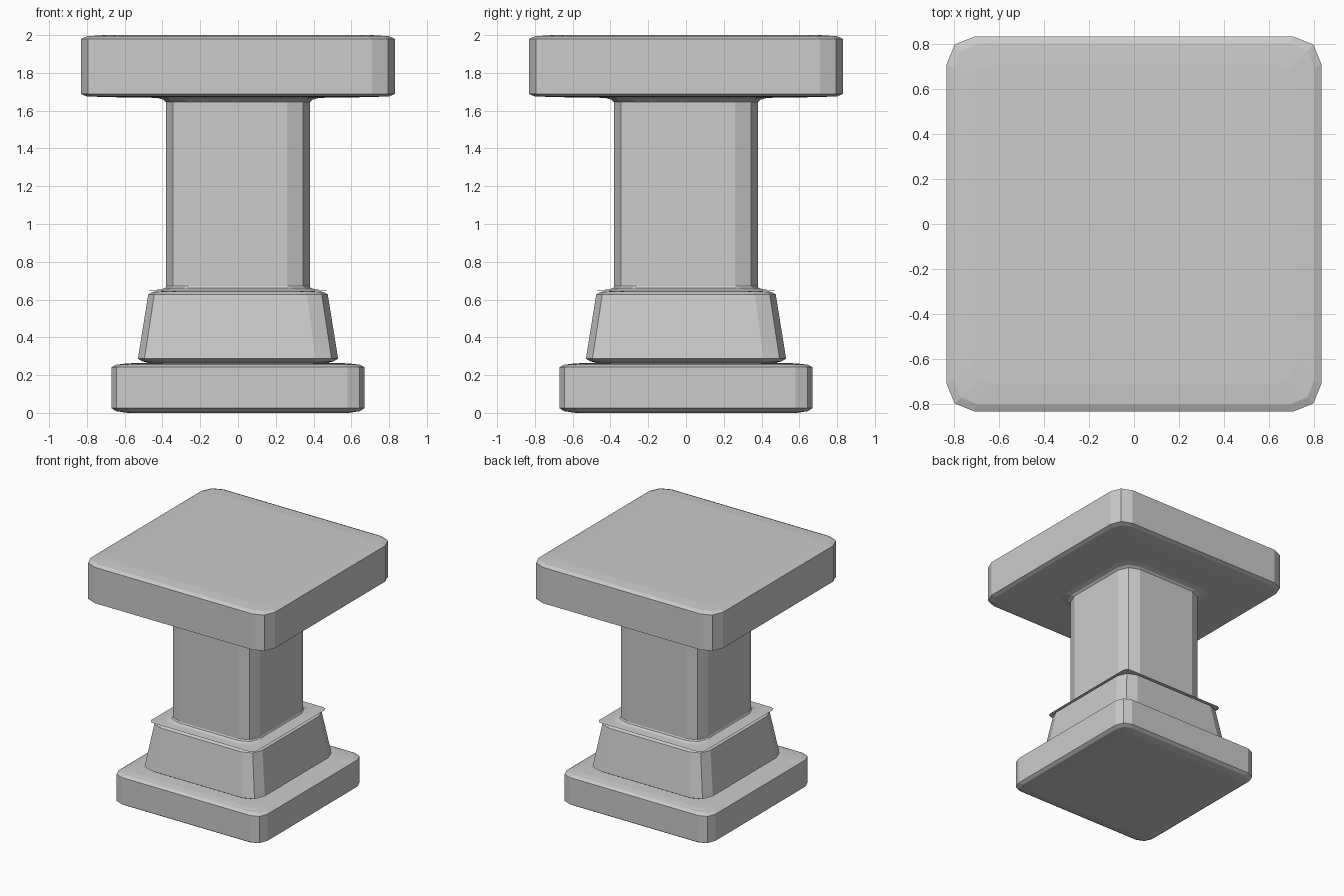
import bpy, bmesh

if "Cube" in bpy.data.objects:
    bpy.data.objects.remove(bpy.data.objects["Cube"])


def ring(bm, h, c, z):
    """Rounded square: half width h, corner cut c, with one mid point per corner."""
    corner = [(h, h - c), (h - 0.29 * c, h - 0.29 * c), (h - c, h)]
    verts = []
    for k in range(4):
        for x, y in corner:
            for _ in range(k):
                x, y = -y, x
            verts.append(bm.verts.new((x, y, z)))
    return verts


def loft(name, profile, cap_bottom=False, cap_top=False):
    bm = bmesh.new()
    rings = [ring(bm, *p) for p in profile]
    for a, b in zip(rings, rings[1:]):
        n = len(a)
        for i in range(n):
            j = (i + 1) % n
            bm.faces.new((a[i], a[j], b[j], b[i]))
    if cap_bottom:
        bm.faces.new(rings[0][::-1])
    if cap_top:
        bm.faces.new(rings[-1])
    mesh = bpy.data.meshes.new(name)
    bm.to_mesh(mesh)
    bm.free()
    obj = bpy.data.objects.new(name, mesh)
    bpy.context.collection.objects.link(obj)
    return obj


# Base slab with the tapered plinth growing out of it
loft("base_and_plinth", [
    (0.585, 0.07, 0.0), (0.645, 0.085, 0.009), (0.67, 0.09, 0.025),
    (0.67, 0.09, 0.242), (0.645, 0.09, 0.255), (0.59, 0.10, 0.262),
    (0.47, 0.11, 0.266), (0.505, 0.11, 0.272), (0.53, 0.12, 0.287),
    (0.475, 0.11, 0.628), (0.45, 0.10, 0.641), (0.38, 0.10, 0.646),
], cap_bottom=True)

# Shaft with a thin flange at the foot, flaring into the top slab
loft("shaft_and_top", [
    (0.475, 0.04, 0.649), (0.41, 0.10, 0.653), (0.385, 0.115, 0.662),
    (0.38, 0.12, 0.672), (0.38, 0.12, 1.645), (0.395, 0.12, 1.658),
    (0.43, 0.11, 1.668), (0.71, 0.09, 1.672), (0.80, 0.11, 1.676),
    (0.83, 0.12, 1.688), (0.83, 0.12, 1.98), (0.80, 0.11, 1.994),
    (0.71, 0.09, 2.0),
], cap_top=True)
